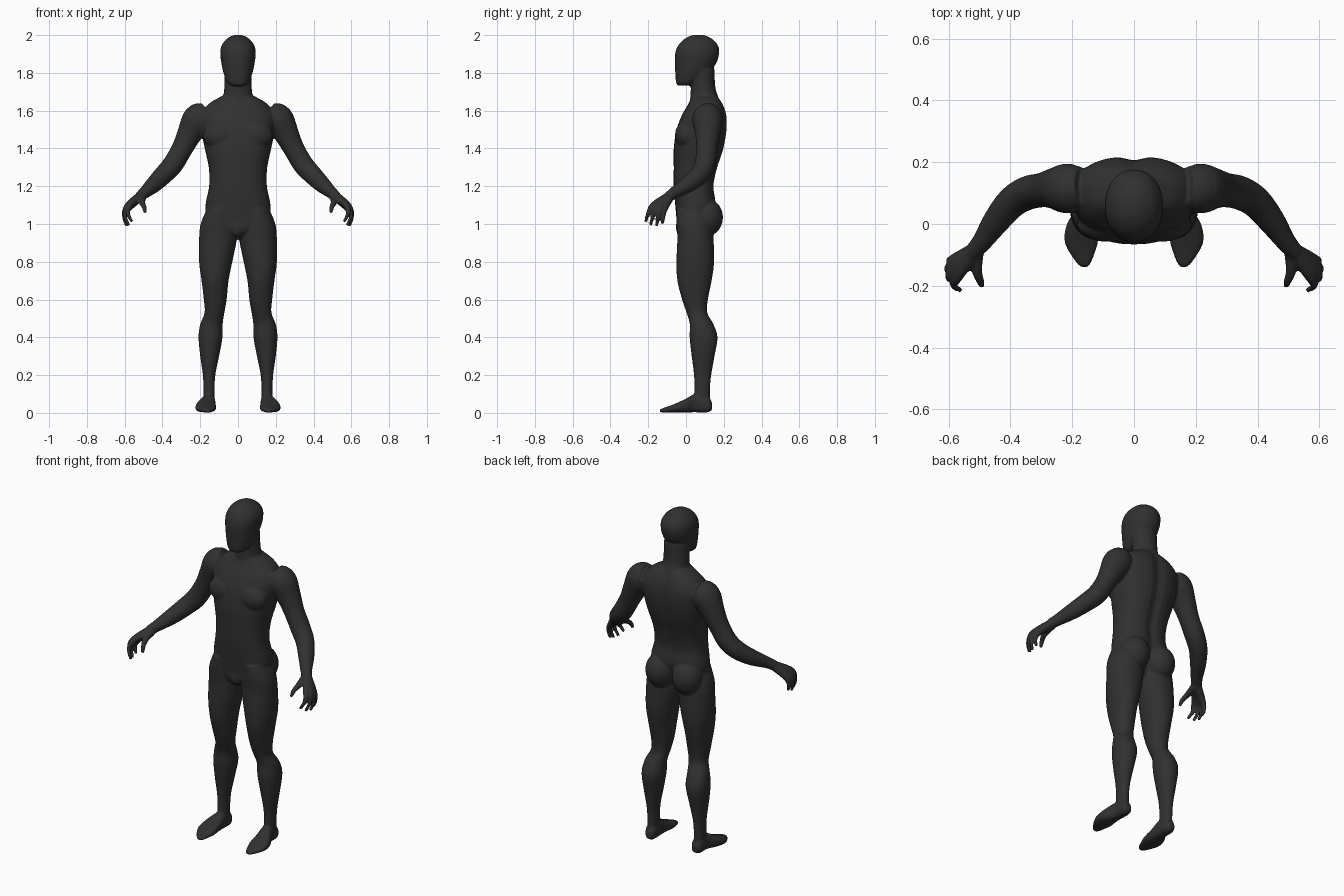
import bpy
import bmesh
from math import cos, sin, pi, exp, copysign
from mathutils import Vector, Matrix

if "Cube" in bpy.data.objects:
    bpy.data.objects.remove(bpy.data.objects["Cube"], do_unlink=True)

bm = bmesh.new()
SIDES = 32


def smooth_rows(rows, steps=4):
    """Resample control sections along a Catmull-Rom spline."""
    pts = [Vector(r) for r in rows]
    pts = [2 * pts[0] - pts[1]] + pts + [2 * pts[-1] - pts[-2]]
    out = []
    for a, b, c, d in zip(pts, pts[1:], pts[2:], pts[3:]):
        for i in range(steps):
            t = i / steps
            out.append(0.5 * (2 * b + (c - a) * t + (2 * a - 5 * b + 4 * c - d) * t * t
                              + (3 * b - a - 3 * c + d) * t ** 3))
    return out + [pts[-2]]


def skin(rings):
    """Bridge rings of points into a closed solid."""
    loops = [[bm.verts.new(p) for p in ring] for ring in rings]
    for low, high in zip(loops, loops[1:]):
        for i in range(SIDES):
            j = (i + 1) % SIDES
            bm.faces.new((low[i], low[j], high[j], high[i]))
    bm.faces.new(loops[0][::-1])
    bm.faces.new(loops[-1])


def outline(power):
    """Unit superellipse."""
    ring = []
    for i in range(SIDES):
        c, s = cos(2 * pi * i / SIDES), sin(2 * pi * i / SIDES)
        ring.append((copysign(abs(c) ** (2 / power), c), copysign(abs(s) ** (2 / power), s)))
    return ring


def loft(rows, place, power=2.0, groove=0.0):
    """Rows hold position, u min, u max, v min, v max."""
    rings = []
    for t, u0, u1, v0, v1 in smooth_rows(rows):
        ring = []
        for c, s in outline(power):
            u = (u0 + u1 + c * (u1 - u0)) / 2
            v = (v0 + v1 + s * (v1 - v0)) / 2
            if s > 0:
                v -= groove * exp(-(u / 0.03) ** 2)
            ring.append(place(u, v, t))
        rings.append(ring)
    skin(rings)


def tube(rows, side):
    """Round limb; rows hold x, y, z, radius."""
    path = smooth_rows(rows)
    rings = []
    for i, row in enumerate(path):
        tangent = (path[min(i + 1, len(path) - 1)] - path[max(i - 1, 0)]).to_3d()
        turn = tangent.to_track_quat('Z', 'Y')
        ring = [row.to_3d() + turn @ Vector((c * row[3], s * row[3], 0)) for c, s in outline(2)]
        rings.append([(side * p.x, p.y, p.z) for p in ring])
    skin(rings)


def muscle(center, radii):
    matrix = Matrix.Translation(center) @ Matrix.Diagonal((*radii, 1))
    bmesh.ops.create_uvsphere(bm, u_segments=SIDES, v_segments=16, radius=1, matrix=matrix)


def symmetric(rows):
    return [(z, -w, w, front, back) for z, w, front, back in rows]


def upright(u, v, t):
    return (u, v, t)


# Torso
loft(symmetric([
    (.92, .03, 0, .08), (.96, .08, -.045, .11), (1.02, .16, -.05, .13),
    (1.1, .172, -.057, .16), (1.2, .153, -.065, .15), (1.3, .155, -.065, .17),
    (1.4, .176, -.065, .202), (1.5, .195, -.05, .218), (1.58, .195, -.02, .216),
    (1.64, .15, .015, .195), (1.68, .08, .03, .17)]), upright, 2.4, .014)

# Neck
loft(symmetric([(1.6, .12, .02, .19), (1.67, .082, .022, .172),
                (1.72, .073, .025, .156), (1.82, .073, .02, .15)]), upright)

# Head
loft(symmetric([
    (1.733, .035, -.046, .02), (1.75, .058, -.053, .06), (1.8, .077, -.057, .12),
    (1.85, .088, -.059, .16), (1.9, .094, -.058, .175), (1.94, .089, -.045, .172),
    (1.975, .066, -.015, .145), (1.995, .035, .02, .11), (2.002, .01, .05, .08)]), upright, 2.1)

# Front of the pelvis
muscle((0, -.018, .985), (.045, .036, .055))

LEG = [
    (1.08, .02, .165, -.05, .14), (1, .006, .198, -.05, .14), (.92, .006, .206, -.046, .146),
    (.8, .03, .206, -.051, .149), (.7, .05, .193, -.046, .136), (.6, .06, .181, -.021, .116),
    (.53, .072, .177, .003, .113), (.47, .081, .2, .02, .145), (.4, .082, .209, .019, .167),
    (.3, .1, .2, .03, .151), (.2, .12, .186, .042, .134), (.12, .124, .183, .044, .127),
    (.04, .125, .18, .04, .13)]

FOOT = [
    (.138, .135, .17, .015, .055), (.115, .122, .185, .003, .085), (.05, .12, .19, .003, .1),
    (0, .118, .217, .003, .075), (-.05, .115, .226, .003, .052), (-.09, .125, .211, .003, .036),
    (-.125, .138, .187, .002, .024), (-.14, .15, .172, .004, .017)]

ARM = [
    (.165, .12, 1.58, .065), (.212, .115, 1.555, .081), (.255, .115, 1.48, .067),
    (.295, .11, 1.4, .056), (.345, .1, 1.315, .055), (.395, .07, 1.26, .051),
    (.445, .01, 1.21, .044), (.49, -.055, 1.17, .033), (.52, -.09, 1.145, .028)]

# Knuckle, middle joint and tip of each finger
FINGERS = [
    ((.572, -.172, 1.1), (.582, -.201, 1.055), (.56, -.214, 1.01)),
    ((.585, -.155, 1.095), (.599, -.176, 1.045), (.578, -.187, .992)),
    ((.588, -.135, 1.088), (.603, -.147, 1.037), (.588, -.157, .988)),
    ((.58, -.113, 1.083), (.597, -.119, 1.04), (.587, -.125, 1.0))]

THUMB = [(.507, -.09, 1.14, .022), (.508, -.15, 1.115, .017),
         (.497, -.185, 1.09, .013), (.492, -.2, 1.058, .009)]

for side in (1, -1):
    # Legs and feet
    loft(LEG, lambda u, v, t: (side * u, v, t), 2.1)
    loft(FOOT, lambda u, v, t: (side * u, t, v), 2.6)
    # Chest and buttocks
    muscle((side * .085, 0, 1.47), (.1, .058, .075))
    muscle((side * .088, .108, 1.035), (.086, .088, .1))
    # Arms and hands
    tube(ARM, side)
    tube(THUMB, side)
    for knuckle, joint, tip in FINGERS:
        tube([(.515, -.085, 1.148, .026), (*knuckle, .018), (*joint, .0115), (*tip, .009)], side)

bmesh.ops.recalc_face_normals(bm, faces=bm.faces)
mesh = bpy.data.meshes.new("body")
bm.to_mesh(mesh)
bm.free()
body = bpy.data.objects.new("body", mesh)
bpy.context.collection.objects.link(body)

# Fuse the parts into one smooth skin
fuse = body.modifiers.new("fuse", 'REMESH')
fuse.mode = 'VOXEL'
fuse.voxel_size = .006
fuse.use_smooth_shade = True
soften = body.modifiers.new("soften", 'SMOOTH')
soften.factor = .5
soften.iterations = 7

# Dark grey skin
grey = bpy.data.materials.new("dark grey")
grey.use_nodes = True
colour = (.03, .03, .03, 1)
grey.diffuse_color = colour
grey.node_tree.nodes["Principled BSDF"].inputs["Base Color"].default_value = colour
mesh.materials.append(grey)
